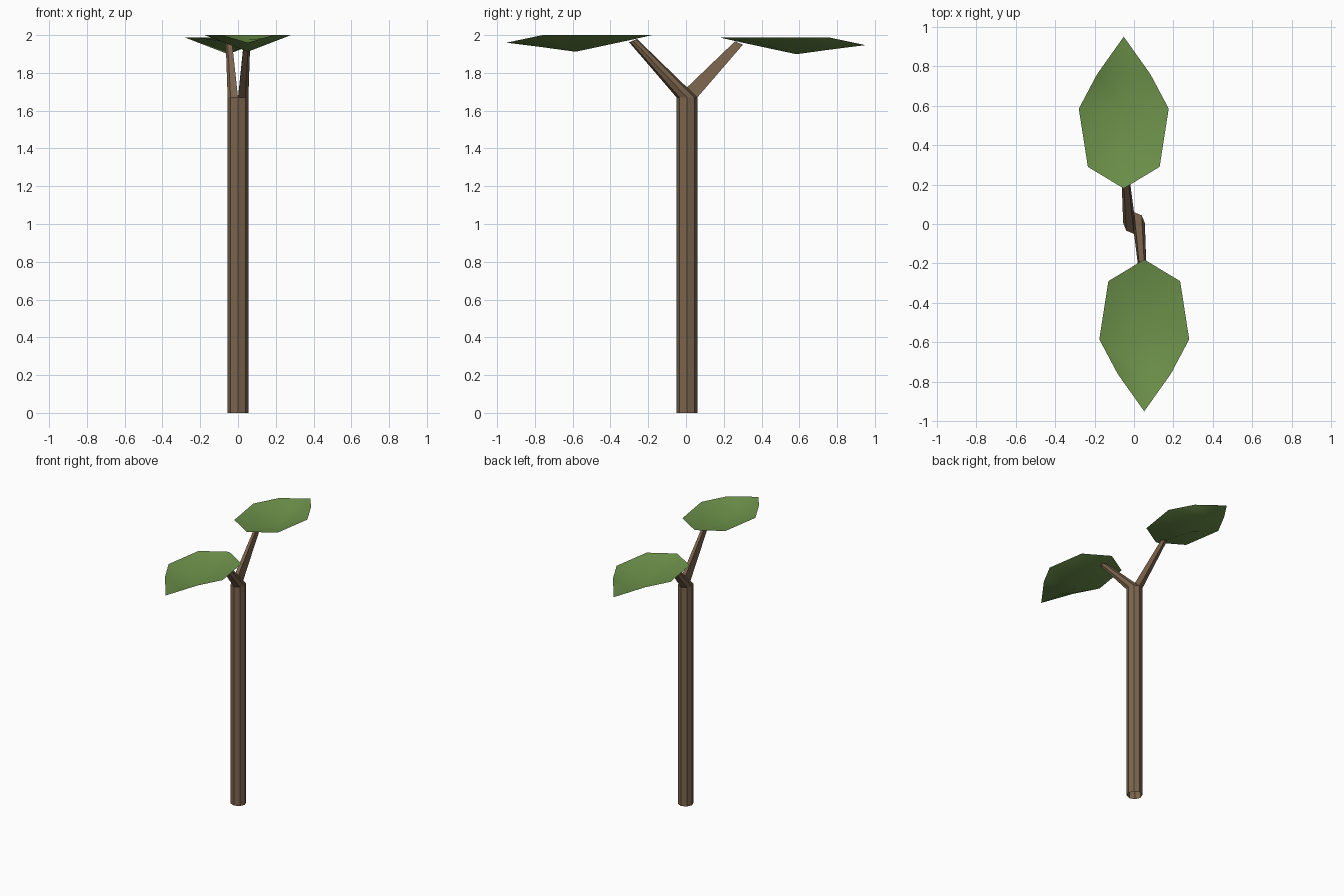
import bpy, bmesh, math

if "Cube" in bpy.data.objects:
    bpy.data.objects.remove(bpy.data.objects["Cube"])

def material(name, rgb):
    m = bpy.data.materials.new(name)
    m.diffuse_color = (*rgb, 1)
    m.use_nodes = True
    m.node_tree.nodes["Principled BSDF"].inputs["Base Color"].default_value = m.diffuse_color
    return m

bark = material("bark", (0.20, 0.13, 0.075))
green = material("leaf_green", (0.155, 0.29, 0.07))

def make(name, verts, faces, mat, smooth=False):
    mesh = bpy.data.meshes.new(name)
    mesh.from_pydata(verts, [], faces)
    bm = bmesh.new()
    bm.from_mesh(mesh)
    bmesh.ops.recalc_face_normals(bm, faces=bm.faces)
    # open leaf sheets face upwards
    if smooth and sum(f.normal.z for f in bm.faces) < 0:
        bmesh.ops.reverse_faces(bm, faces=bm.faces)
    bm.to_mesh(mesh)
    bm.free()
    for p in mesh.polygons:
        p.use_smooth = smooth
    mesh.materials.append(mat)
    ob = bpy.data.objects.new(name, mesh)
    bpy.context.collection.objects.link(ob)
    return ob

R, CY, FORK = 0.055, 0.005, 1.67

# Trunk: open octagonal tube
ring = [(R * math.sin(i * math.pi / 4), R * math.cos(i * math.pi / 4)) for i in range(8)]
verts = [(x, y + CY, z) for z in (0, FORK) for x, y in ring]
make("trunk", verts, [(i, (i + 1) % 8, (i + 1) % 8 + 8, i + 8) for i in range(8)], bark)

# Branches and leaves: each branch carries on one half of the trunk
# Leaf stations: y, half width, midrib height, edge height
stations = [(-0.29, 0.182, 1.975, 2.0), (-0.585, 0.228, 1.912, 2.0), (-0.76, 0.135, 1.936, 2.0)]
LX = 0.052

for label, s, dz in (("front", 1, 0), ("back", -1, -0.013)):
    half = ring[:5]
    base = [(s * x, s * y + CY, FORK) for x, y in half]
    tip = [(s * (0.032 + 0.6 * x), s * (-0.28 + 0.38 * y), 1.971 + 0.16 * y + dz) for x, y in half]
    sides = [(i, (i + 1) % 5, (i + 1) % 5 + 5, i + 5) for i in range(5)]
    make(label + "_branch", base + tip, sides + [(5, 6, 7, 8, 9)], bark)

    # Folded leaf sheet with a low midrib
    pts = [(LX, -0.18, 2.0)]
    for y, w, zm, ze in stations:
        pts += [(LX - w, y, ze), (LX, y, zm), (LX + w, y, ze)]
    pts.append((LX, -0.95, 1.96))
    faces = [(0, 1, 2), (0, 2, 3), (7, 10, 8), (8, 10, 9)]
    for r in (1, 4):
        faces += [(r, r + 3, r + 4, r + 1), (r + 1, r + 4, r + 5, r + 2)]
    make(label + "_leaf", [(s * x, s * y, z + dz) for x, y, z in pts], faces, green, True)
